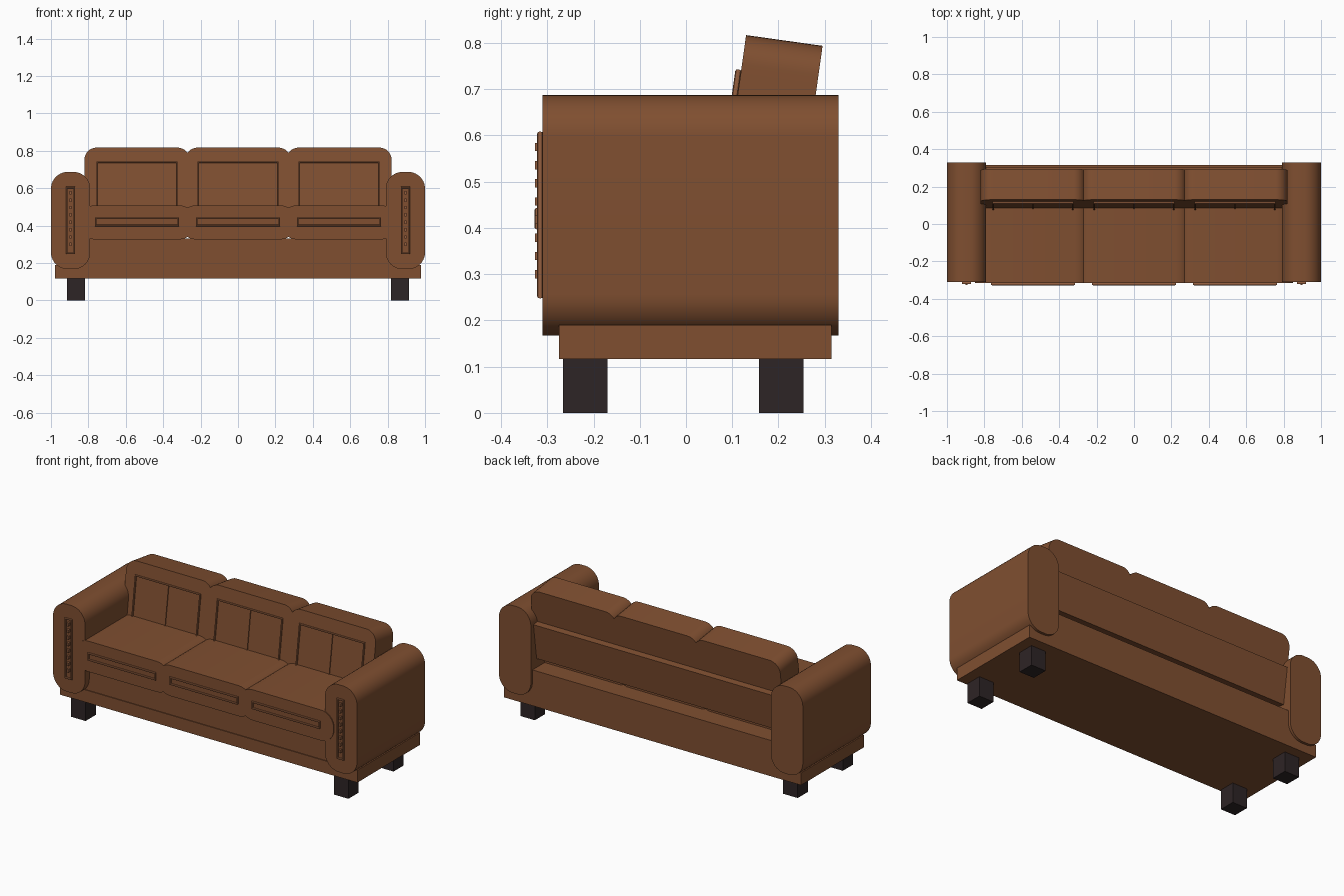
import bpy, bmesh, math
from mathutils import Matrix, Vector

if "Cube" in bpy.data.objects:
    bpy.data.objects.remove(bpy.data.objects["Cube"])


def material(name, rgb):
    m = bpy.data.materials.new(name)
    m.diffuse_color = (*rgb, 1)
    m.use_nodes = True
    m.node_tree.nodes["Principled BSDF"].inputs["Base Color"].default_value = m.diffuse_color
    return m


LEATHER = material("brown_leather", (0.214, 0.078, 0.030))
PIPING = material("copper_piping", (0.30, 0.115, 0.050))
WOOD = material("dark_wood", (0.027, 0.018, 0.019))

# Backrest frame: origin on the top front edge, leaning backwards
TILT = Matrix.Translation((0, 0.13, 0.817)) @ Matrix.Rotation(math.radians(-8), 4, 'X')


def finish(obj, mat, matrix=None):
    obj.data.materials.clear()
    obj.data.materials.append(mat)
    if matrix:
        obj.data.transform(matrix)
    bpy.ops.object.select_all(action='DESELECT')
    obj.select_set(True)
    bpy.context.view_layer.objects.active = obj
    bpy.ops.object.shade_smooth_by_angle(angle=math.radians(35))
    return obj


def prism(name, x, y, z, mat, corners=(0, 0, 0, 0), matrix=None, steps=8):
    """Block extruded along y; corner radii: bottom right, top right, top left, bottom left."""
    places = [(x[1], z[0], 1, -1), (x[1], z[1], 1, 1), (x[0], z[1], -1, 1), (x[0], z[0], -1, -1)]
    outline = []
    for i, ((px, pz, sx, sz), r) in enumerate(zip(places, corners)):
        if r == 0:
            outline.append((px, pz))
            continue
        for k in range(steps + 1):
            a = math.radians(-90 + 90 * i + 90 * k / steps)
            outline.append((px - sx * r + r * math.cos(a), pz - sz * r + r * math.sin(a)))
    bm = bmesh.new()
    face = bm.faces.new([bm.verts.new((px, y[0], pz)) for px, pz in outline])
    ext = bmesh.ops.extrude_face_region(bm, geom=[face])
    bmesh.ops.translate(bm, vec=(0, y[1] - y[0], 0),
                        verts=[g for g in ext['geom'] if isinstance(g, bmesh.types.BMVert)])
    bmesh.ops.recalc_face_normals(bm, faces=bm.faces)
    me = bpy.data.meshes.new(name)
    bm.to_mesh(me)
    bm.free()
    obj = bpy.data.objects.new(name, me)
    bpy.context.collection.objects.link(obj)
    return finish(obj, mat, matrix)


def piping(name, x, y, z, radius=0.0065, matrix=None):
    """Rectangular ring of round piping in the xz plane."""
    cu = bpy.data.curves.new(name, 'CURVE')
    cu.dimensions = '3D'
    cu.bevel_depth = radius
    cu.bevel_resolution = 2
    sp = cu.splines.new('POLY')
    sp.points.add(3)
    for p, (px, pz) in zip(sp.points, [(x[0], z[0]), (x[1], z[0]), (x[1], z[1]), (x[0], z[1])]):
        p.co = (px, y, pz, 1)
    sp.use_cyclic_u = True
    obj = bpy.data.objects.new(name, cu)
    bpy.context.collection.objects.link(obj)
    bpy.ops.object.select_all(action='DESELECT')
    obj.select_set(True)
    bpy.context.view_layer.objects.active = obj
    bpy.ops.object.convert(target='MESH')
    return finish(bpy.context.view_layer.objects.active, PIPING, matrix)


# Base: wide plinth and the seat box between the arms
prism("base_plinth", (-0.978, 0.978), (-0.275, 0.315), (0.117, 0.19), LEATHER)
prism("base_box", (-0.85, 0.85), (-0.270, 0.315), (0.19, 0.33), LEATHER)

# Legs
for sx in (-1, 1):
    for yc in (-0.218, 0.206):
        xc = sx * 0.865
        prism("leg", (xc - 0.048, xc + 0.048), (yc - 0.048, yc + 0.048), (0, 0.118), WOOD)

# Arms with piped front panels and a row of studs
for sx in (-1, 1):
    xc = sx * 0.895
    prism("arm", (xc - 0.105, xc + 0.105), (-0.31, 0.33), (0.167, 0.687), LEATHER,
          (0.09,) * 4, steps=10)
    piping("arm_piping", (xc - 0.02, xc + 0.02), -0.3155, (0.252, 0.604))
    for k in range(8):
        zc = 0.300 + k * 0.0393
        prism("arm_stud", (xc - 0.006, xc + 0.006), (-0.327, -0.305), (zc - 0.009, zc + 0.009), PIPING)

# Seat and back cushions
for i in (-1, 0, 1):
    xc = i * 0.54
    prism("seat_cushion", (xc - 0.31, xc + 0.31), (-0.315, 0.2), (0.326, 0.508), LEATHER, (0.085,) * 4)
    piping("seat_piping", (xc - 0.22, xc + 0.22), -0.321, (0.401, 0.439))
    prism("back_cushion", (xc - 0.281, xc + 0.281), (0, 0.167), (-0.42, 0), LEATHER,
          (0, 0.065, 0.065, 0), TILT)
    piping("back_piping", (xc - 0.212, xc + 0.212), -0.006, (-0.40, -0.08), matrix=TILT)
    prism("back_seam", (xc - 0.003, xc + 0.003), (-0.005, 0.002), (-0.40, -0.08), LEATHER, matrix=TILT)

# Panel behind the back cushions
prism("back_panel", (-0.80, 0.80), (0.1, 0.205), (-0.41, -0.195), LEATHER, matrix=TILT)
